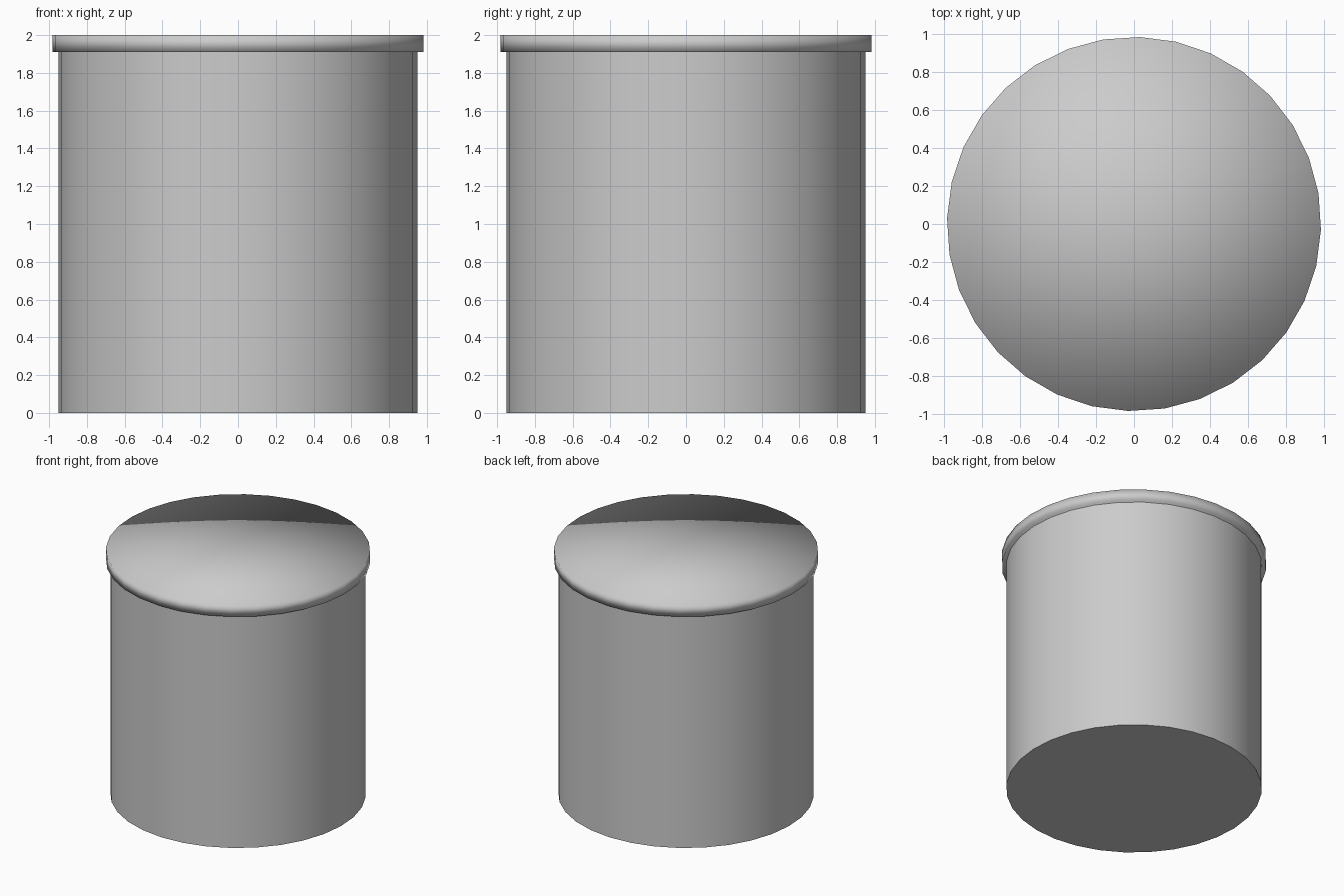
import bpy, bmesh, math
from mathutils import Matrix

if "Cube" in bpy.data.objects:
    bpy.data.objects.remove(bpy.data.objects["Cube"])

SIDES = 32
TURN = Matrix.Rotation(math.radians(-1.75), 4, 'Z')


def drum(name, radius, z0, z1, fan):
    """Closed 32-sided cylinder between two heights, caps as fan or n-gon."""
    bm = bmesh.new()
    bmesh.ops.create_cone(bm, cap_ends=True, cap_tris=fan, segments=SIDES,
                          radius1=radius, radius2=radius, depth=z1 - z0,
                          matrix=Matrix.Translation((0, 0, (z0 + z1) / 2)) @ TURN)
    mesh = bpy.data.meshes.new(name)
    bm.to_mesh(mesh)
    bm.free()
    obj = bpy.data.objects.new(name, mesh)
    bpy.context.collection.objects.link(obj)
    return obj


# Container body: smooth wall, crisp flat base
body = drum("body", 0.95, 0.0, 1.91, False)
bpy.context.view_layer.objects.active = body
body.select_set(True)
bpy.ops.object.shade_smooth_by_angle(angle=math.radians(30))
body.select_set(False)

# Lid: slightly wider disc, smooth all over so it reads as softly domed
lid = drum("lid", 0.982, 1.91, 2.0, True)
for p in lid.data.polygons:
    p.use_smooth = True
